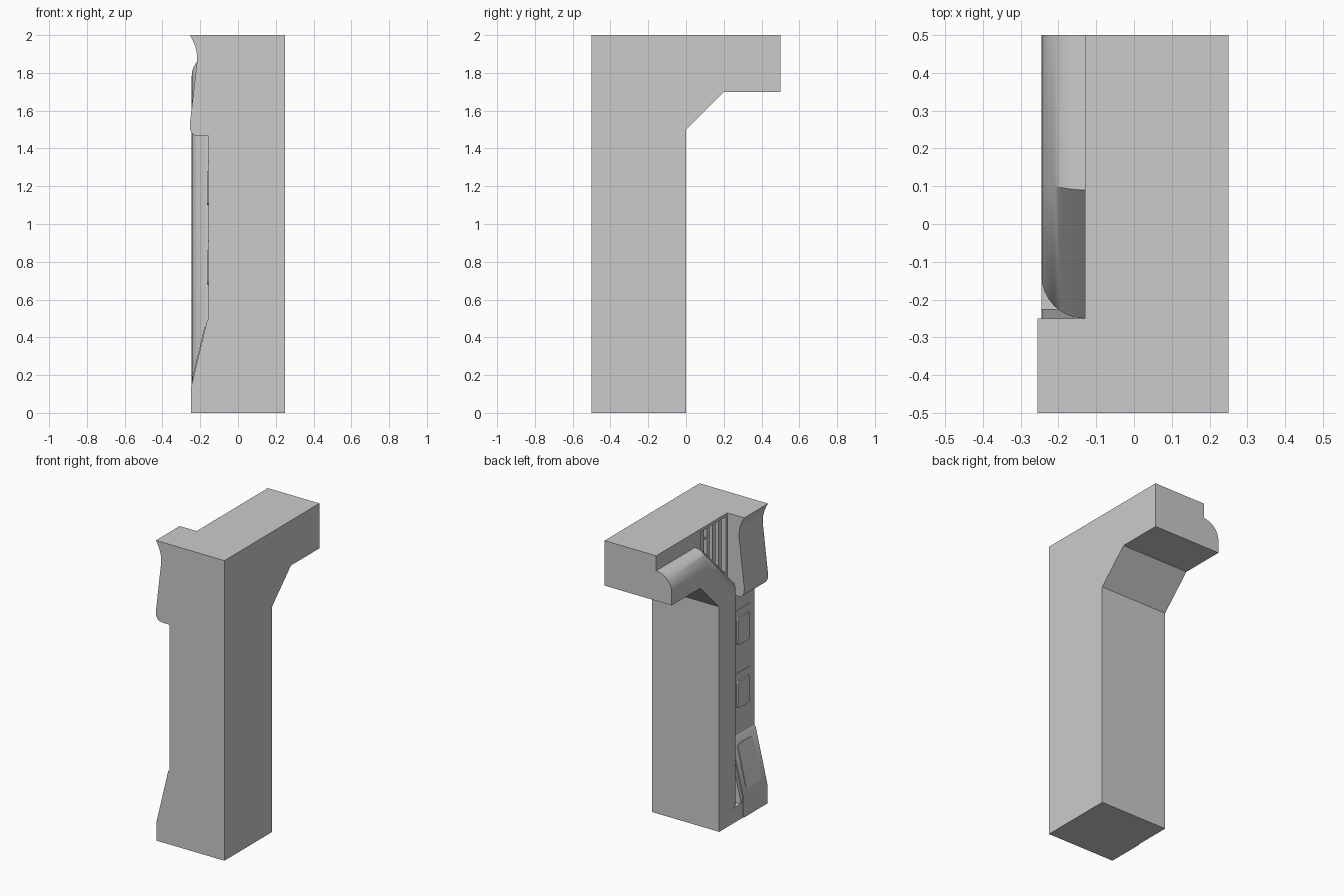
import bpy, bmesh
from math import sin, cos, pi, radians

if "Cube" in bpy.data.objects:
    bpy.data.objects.remove(bpy.data.objects["Cube"])


def finish(name, bm):
    bmesh.ops.recalc_face_normals(bm, faces=bm.faces)
    me = bpy.data.meshes.new(name)
    bm.to_mesh(me)
    bm.free()
    ob = bpy.data.objects.new(name, me)
    bpy.context.collection.objects.link(ob)
    return ob


def loft(name, rings):
    """Closed solid through a list of rings of equal length."""
    bm = bmesh.new()
    vs = [[bm.verts.new(p) for p in r] for r in rings]
    n = len(vs[0])
    for a, b in zip(vs, vs[1:]):
        for i in range(n):
            j = (i + 1) % n
            bm.faces.new((a[i], a[j], b[j], b[i]))
    bm.faces.new(vs[0])
    bm.faces.new(vs[-1])
    return finish(name, bm)


def prism(name, pts, axis, a, b):
    """Extrude a profile: (y, z) points along x, or (x, z) points along y."""
    if axis == 'x':
        return loft(name, [[(d, p, q) for p, q in pts] for d in (a, b)])
    return loft(name, [[(p, d, q) for p, q in pts] for d in (a, b)])


def rect(a0, a1, b0, b1):
    return [(a0, b0), (a1, b0), (a1, b1), (a0, b1)]


def rounded_rect(a0, a1, b0, b1, r):
    pts = []
    for k, (ca, cb) in enumerate([(a1 - r, b1 - r), (a0 + r, b1 - r), (a0 + r, b0 + r), (a1 - r, b0 + r)]):
        for s in range(4):
            t = (k + s / 3) * pi / 2
            pts.append((ca + r * cos(t), cb + r * sin(t)))
    return pts


def smooth(ob):
    bpy.ops.object.select_all(action='DESELECT')
    ob.select_set(True)
    bpy.context.view_layer.objects.active = ob
    bpy.ops.object.shade_smooth_by_angle(angle=radians(30))


IN, OUT = -0.13, -0.245   # inner wall plane and moulding outer plane

# Rear body: bracket shaped profile with an overhang and chamfer
body = prism("rear_body", [(-0.25, 0), (0, 0), (0, 1.5), (0.2, 1.7), (0.5, 1.7), (0.5, 2), (-0.25, 2)],
             'x', IN, 0.25)

# Vent recess cut in the upper left wall
cutter = prism("vent_cutter", [(-0.235, 1.60), (0.03, 1.865), (0.03, 1.98), (-0.235, 1.98)],
               'x', IN - 0.05, IN + 0.04)
mod = body.modifiers.new("vent", 'BOOLEAN')
mod.operation, mod.solver, mod.object = 'DIFFERENCE', 'EXACT', cutter
bpy.context.view_layer.objects.active = body
bpy.ops.object.modifier_apply(modifier=mod.name)
bpy.data.objects.remove(cutter)

# Vertical vent slats, with a short cross bar
for i in range(4):
    y = -0.205 + i * 0.062
    prism(f"vent_slat_{i + 1}", [(y, y + 1.8), (y + 0.03, y + 1.83), (y + 0.03, 1.985), (y, 1.985)],
          'x', IN + 0.012, IN + 0.05)
prism("vent_cross_bar", rect(-0.06, 0.035, 1.90, 1.91), 'x', IN + 0.018, IN + 0.05)

# Front body: column with flared top trim, recessed middle and sloped foot
front = [(0.25, 0), (0.25, 2), (-0.255, 2)]
front += [(-0.241, 1.975), (-0.228, 1.945), (-0.219, 1.91), (-0.216, 1.875), (-0.219, 1.84), (-0.255, 1.53)]
front += [(-0.215 - 0.04 * cos(t * pi / 10), 1.515 - 0.05 * sin(t * pi / 10)) for t in range(1, 6)]
front += [(-0.155, 1.465), (-0.155, 0.5), (-0.165, 0.485), (-0.25, 0.13), (-0.25, 0)]
smooth(prism("front_body", front, 'y', -0.5, -0.25))

# Rounded moulding swept up the column, along the chamfer and out under the overhang
edge = [(0.5, 1.7), (0.2, 1.7), (0, 1.5), (0, 0)]
side = [(0.5, 1.785), (0.13, 1.785), (-0.135, 1.52), (-0.135, 0)]
top = [(0.5, 1.9), (0.09, 1.9), (-0.25, 1.56), (-0.25, 0)]
rings = []
for e, s, t in zip(edge, side, top):
    ring = [(IN, *e), (OUT, *e)]
    for k in range(9):
        a = k / 8 * pi / 2
        ring.append((IN + (OUT - IN) * cos(a),
                     s[0] + (t[0] - s[0]) * sin(a), s[1] + (t[1] - s[1]) * sin(a)))
    rings.append(ring)
smooth(loft("rounded_moulding", rings))

# Floor of the gap beside the moulding, and the end cap of the sloped foot
prism("foot_filler", rect(OUT, IN, 0, 0.1), 'y', -0.25, -0.1)
prism("foot_end", [(IN, 0), (IN, 0.48), (-0.16, 0.48), (-0.243, 0.13), (-0.243, 0)], 'y', -0.25, -0.225)

# Raised plates and seam strips on the recessed middle
for i, z in enumerate((0.77, 1.19)):
    prism(f"side_plate_{i + 1}", rounded_rect(-0.44, -0.31, z - 0.09, z + 0.09, 0.02), 'x', -0.165, -0.15)
    prism(f"seam_strip_{i + 1}", rect(-0.45, -0.28, z + 0.135, z + 0.142), 'x', -0.159, -0.15)

# Thin raised plate lying on the sloped foot
rings = []
for off in (-0.006, 0.005):
    rings.append([(-0.165 - 0.085 * f - off * 0.97, y, 0.485 - 0.355 * f + off * 0.23)
                  for y, f in rounded_rect(-0.45, -0.29, 0.09, 0.87, 0.04)])
loft("foot_plate", rings)
